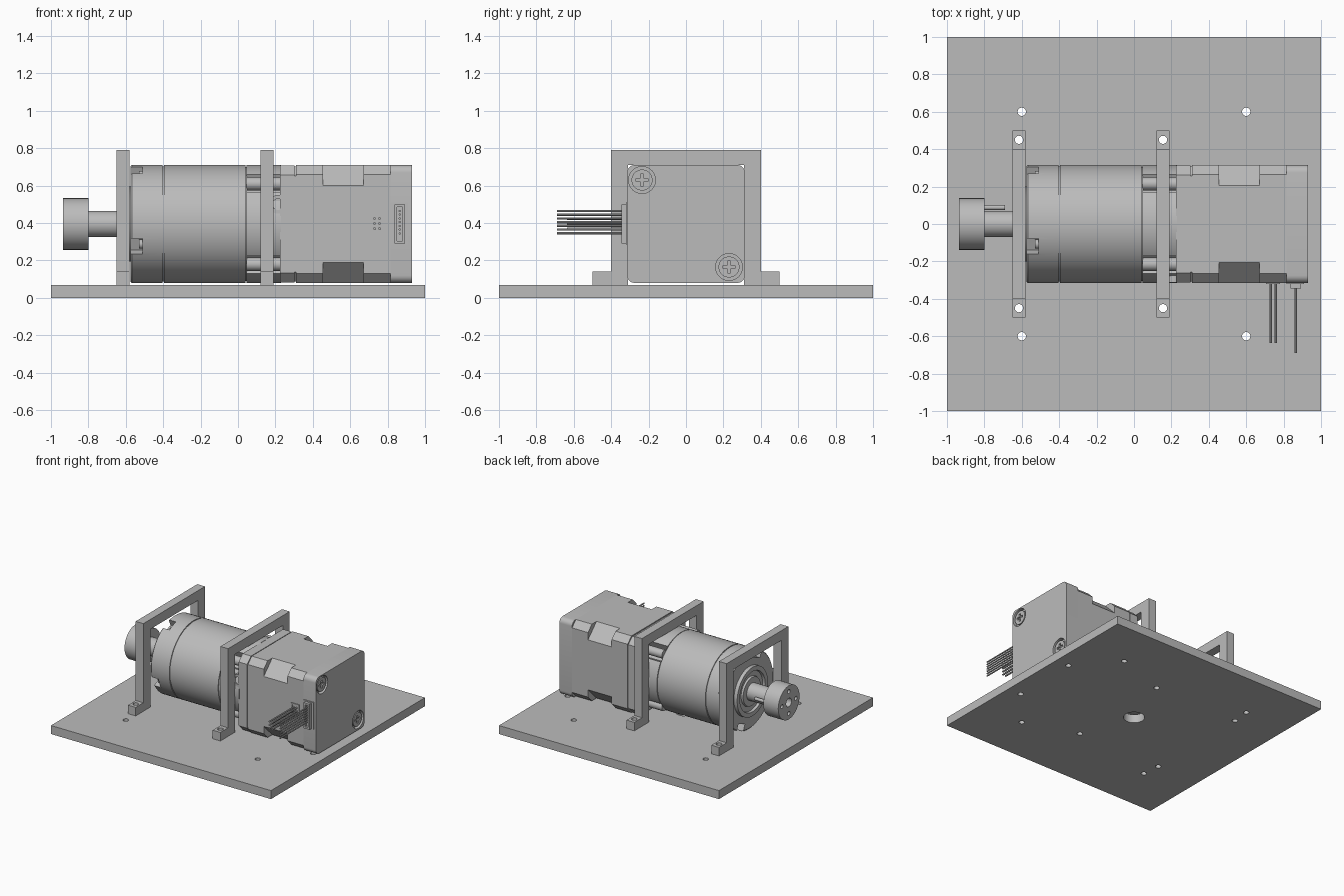
import bpy, bmesh
from math import sin, cos, pi, radians
from mathutils import Matrix, Vector

if "Cube" in bpy.data.objects:
    bpy.data.objects.remove(bpy.data.objects["Cube"])

AXIS_Z = 0.395   # height of the motor axis
HALF = 0.315     # half width of the motor

grey = bpy.data.materials.new("plain grey")
grey.use_nodes = True
grey.diffuse_color = (0.5, 0.5, 0.5, 1)
grey.node_tree.nodes["Principled BSDF"].inputs["Base Color"].default_value = (0.5, 0.5, 0.5, 1)


def finish(name, bm):
    bmesh.ops.recalc_face_normals(bm, faces=bm.faces)
    mesh = bpy.data.meshes.new(name)
    bm.to_mesh(mesh)
    bm.free()
    mesh.materials.append(grey)
    obj = bpy.data.objects.new(name, mesh)
    bpy.context.collection.objects.link(obj)
    return obj


def prism(name, outline, x0, x1):
    """Extrude a (y, z) outline along x."""
    bm = bmesh.new()
    face = bm.faces.new([bm.verts.new((x0, y, z)) for y, z in outline])
    new = bmesh.ops.extrude_face_region(bm, geom=[face])["geom"]
    bmesh.ops.translate(bm, vec=(x1 - x0, 0, 0),
                        verts=[v for v in new if isinstance(v, bmesh.types.BMVert)])
    return finish(name, bm)


def box(name, low, high):
    bm = bmesh.new()
    bmesh.ops.create_cube(bm, size=1)
    low, high = Vector(low), Vector(high)
    bmesh.ops.scale(bm, vec=high - low, verts=bm.verts)
    bmesh.ops.translate(bm, vec=(low + high) / 2, verts=bm.verts)
    return finish(name, bm)


def rod(name, start, end, r, sides=32):
    bm = bmesh.new()
    start, end = Vector(start), Vector(end)
    turn = (end - start).to_track_quat('Z', 'Y').to_matrix().to_4x4()
    bmesh.ops.create_cone(bm, cap_ends=True, segments=sides, radius1=r, radius2=r,
                          depth=(end - start).length,
                          matrix=Matrix.Translation((start + end) / 2) @ turn)
    return finish(name, bm)


def lathe(name, profile, sides=72):
    """Spin an (x, radius) profile around the motor axis."""
    bm = bmesh.new()
    verts = [bm.verts.new((x, 0, AXIS_Z + r)) for x, r in profile]
    edges = [bm.edges.new(pair) for pair in zip(verts, verts[1:])]
    bmesh.ops.spin(bm, geom=verts + edges, cent=(0, 0, AXIS_Z), axis=(1, 0, 0),
                   angle=2 * pi, steps=sides)
    bmesh.ops.remove_doubles(bm, verts=bm.verts, dist=0.0001)
    return finish(name, bm)


def cut(obj, cutters):
    for cutter in cutters:
        mod = obj.modifiers.new("cut", 'BOOLEAN')
        mod.operation = 'DIFFERENCE'
        mod.solver = 'EXACT'
        mod.object = cutter
    graph = bpy.context.evaluated_depsgraph_get()
    mesh = bpy.data.meshes.new_from_object(obj.evaluated_get(graph))
    obj.modifiers.clear()
    obj.data = mesh
    for cutter in cutters:
        bpy.data.objects.remove(cutter)


def square(half, corner, steps):
    """Square outline with chamfered (1 step) or rounded corners."""
    pts = []
    for k, (sy, sz) in enumerate([(1, 1), (-1, 1), (-1, -1), (1, -1)]):
        for i in range(steps + 1):
            a = pi / 2 * (k + i / steps)
            pts.append((sy * (half - corner) + corner * cos(a),
                        AXIS_Z + sz * (half - corner) + corner * sin(a)))
    return pts


# Base plate with mounting holes
BRACKETS = (-0.615, 0.155)
plate = box("base_plate", (-1, -1, 0), (1, 1, 0.07))
spots = [(x, s * y) for s in (-1, 1)
         for x, y in [(-0.6, 0.6), (0.6, 0.6), (BRACKETS[0], 0.45), (BRACKETS[1], 0.45), (0.88, 0.28)]]
holes = [rod("hole", (x, y, -0.1), (x, y, 0.2), 0.022, 24) for x, y in spots]
cut(plate, holes + [rod("hole", (0, 0, -0.1), (0, 0, 0.2), 0.08, 48)])

# Two bracket frames with feet
side = [(0.31, 0.71), (0.31, 0.07), (0.5, 0.07), (0.5, 0.14), (0.4, 0.14), (0.4, 0.79)]
frame = side + [(-y, z) for y, z in reversed(side)]
for name, x in zip(("front_bracket", "rear_bracket"), BRACKETS):
    bracket = prism(name, frame, x - 0.035, x + 0.035)
    cut(bracket, [rod("hole", (x, y, 0), (x, y, 0.2), 0.022, 24) for y in (-0.45, 0.45)])

# Gearbox drum with grooves and four notches on its front rim
gearbox = lathe("gearbox", [(-0.575, 0), (-0.575, 0.308), (-0.568, HALF), (-0.404, HALF),
                            (-0.404, 0.308), (-0.396, 0.308), (-0.396, HALF), (0.04, HALF),
                            (0.04, 0.305), (0.048, 0.305), (0.048, 0)])
notches = []
for k in range(4):
    a = radians(22.5 + 90 * k)
    notch = box("notch", (-0.6, 0.255, -0.045), (-0.51, 0.35, 0.045))
    notch.data.transform(Matrix.Translation((0, 0, AXIS_Z)) @ Matrix.Rotation(a, 4, 'X'))
    notches.append(notch)
    y, z = 0.28 * cos(a), AXIS_Z + 0.28 * sin(a)
    rod("gearbox_screw", (-0.53, y, z), (-0.5, y, z), 0.025, 20)
cut(gearbox, notches)

# Raised ring, output shaft and hub
lathe("front_boss", [(-0.57, 0.2), (-0.605, 0.2), (-0.605, 0.165), (-0.585, 0.16),
                     (-0.585, 0.12), (-0.6, 0.115), (-0.6, 0)])
lathe("output_shaft", [(-0.57, 0.07), (-0.81, 0.07)], 48)
hub = lathe("hub", [(-0.8, 0), (-0.8, 0.138), (-0.935, 0.138), (-0.935, 0)])
hub_holes = [rod("hole", (-1, 0, AXIS_Z), (-0.85, 0, AXIS_Z), 0.035)]
for k in range(4):
    y, z = 0.09 * cos(k * pi / 2), AXIS_Z + 0.09 * sin(k * pi / 2)
    hub_holes.append(rod("hole", (-1, y, z), (-0.87, y, z), 0.016, 16))
cut(hub, hub_holes)
rod("hub_pin", (-0.69, 0.088, AXIS_Z), (-0.81, 0.088, AXIS_Z), 0.013, 16)

# Coupling piece with four corner recesses and long screws
outline = []
for i in range(120):
    a = radians(i * 3)
    off = abs((i * 3 + 45) % 90 - 45)
    r = HALF if off <= 33 else 0.235
    outline.append((r * cos(a), AXIS_Z + r * sin(a)))
prism("coupling", outline, 0.045, 0.23)
for sy in (-1, 1):
    for sz in (-1, 1):
        y, z = sy * 0.215, AXIS_Z + sz * 0.215
        rod("coupling_screw", (0.045, y, z), (0.23, y, z), 0.035, 24)
plug = rod("side_plug", (0.215, -0.25, 0.5), (0.215, -0.312, 0.5), 0.05)
cut(plug, [rod("hole", (0.215, -0.29, 0.5), (0.215, -0.4, 0.5), 0.03)])

# Motor body: flange, stacked middle with deeper waist chamfers, end cap
def chamfered(name, x0, x1, chamfer, half=HALF):
    pts = []
    for sy, sz in [(1, 1), (-1, 1), (-1, -1), (1, -1)]:
        ends = [(half, half - chamfer), (half - chamfer, half)]
        for y, z in (ends if sy * sz > 0 else reversed(ends)):
            pts.append((sy * y, AXIS_Z + sz * z))
    return prism(name, pts, x0, x1)

chamfered("motor_flange", 0.225, 0.302, 0.05, 0.312)
chamfered("motor_seam", 0.30, 0.312, 0.05, 0.307)
chamfered("motor_body_front", 0.31, 0.455, 0.05)
chamfered("motor_waist", 0.455, 0.67, 0.11)
chamfered("motor_body_rear", 0.67, 0.815, 0.05)
cap = prism("motor_end_cap", square(HALF, 0.04, 6), 0.815, 0.93)
SCREWS = [(-0.235, 0.63), (0.23, 0.165)]
cut(cap, [rod("hole", (0.9, y, z), (1, y, z), 0.072) for y, z in SCREWS])
for y, z in SCREWS:
    head = rod("cap_screw", (0.89, y, z), (0.925, y, z), 0.056)
    cut(head, [box("slot", (0.91, y - w, z - h), (0.95, y + w, z + h))
               for w, h in ((0.032, 0.009), (0.009, 0.032))])

# Connectors and wires on the front side
big = box("large_connector", (0.838, -0.345, 0.29), (0.892, -0.3, 0.5))
cut(big, [box("socket", (0.85, -0.4, 0.305), (0.88, -0.325, 0.485))])
box("large_connector_rim", (0.815, -0.322, 0.285), (0.91, -0.3, 0.51))
small = box("small_connector", (0.705, -0.322, 0.34), (0.78, -0.3, 0.455))
cut(small, [box("socket", (0.716, -0.4, 0.352), (0.769, -0.317, 0.443))])
for i in range(7):
    z = 0.345 + i * 0.02
    rod("long_wire", (0.865, -0.31, z), (0.865, -0.69, z), 0.006, 10)
for x in (0.73, 0.757):
    for z in (0.37, 0.397, 0.424):
        rod("short_wire", (x, -0.31, z), (x, -0.635, z), 0.007, 10)

# Smooth the round surfaces, keep edges sharp
bpy.ops.object.select_all(action='DESELECT')
for obj in bpy.context.collection.objects:
    if obj.type == 'MESH':
        obj.select_set(True)
        bpy.context.view_layer.objects.active = obj
bpy.ops.object.shade_smooth_by_angle(angle=radians(30))
